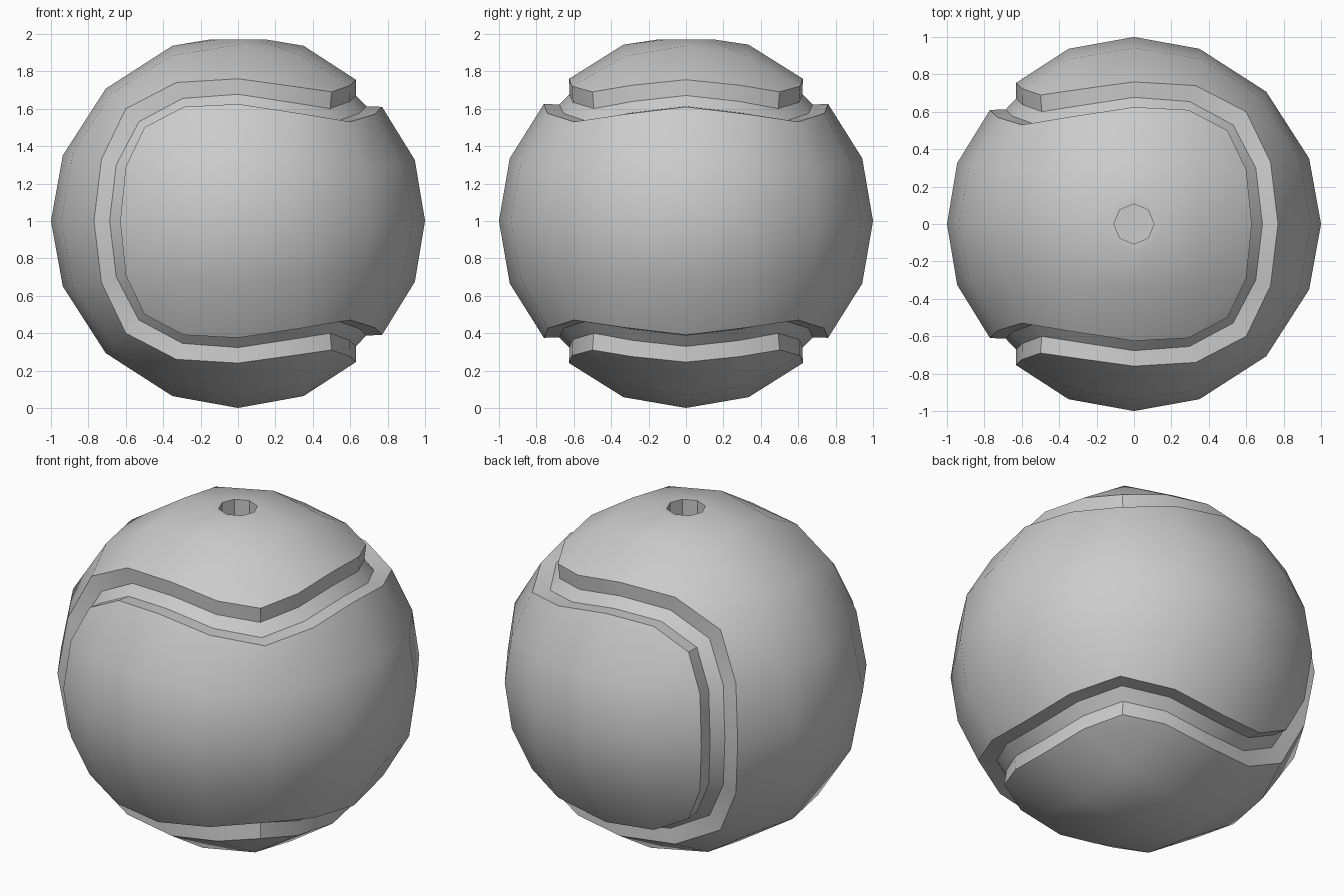
import bpy, bmesh
from math import sin, cos, pi, radians
from mathutils import Vector as V

if "Cube" in bpy.data.objects:
    bpy.data.objects.remove(bpy.data.objects["Cube"])

# One eighth-symmetric stretch of a panel's rim: top end -> left side
RIM = [(.63, 0, .755), (.60, .29, .725), (.50, .50, .69), (.29, .61, .72), (0, .625, .76),
       (-.33, .575, .74), (-.60, .53, .60), (-.73, .57, .33), (-.77, .61, 0)]
half = [V(p) for p in RIM] + [V((x, y, -z)) for x, y, z in RIM[-2::-1]]
rim = half + [V((x, -y, z)) for x, y, z in half[-2:0:-1]]      # 32 point closed loop
N = len(rim)


def turn(p):
    """Half turn that carries one panel onto the other."""
    return V((-p.x, p.z, p.y))


def floor_point(i):
    """Point where the groove wall meets the groove floor."""
    centre = (rim[i % N] + turn(rim[(8 - i) % N])) / 2
    return rim[i % N].lerp(centre, .57).normalized() * .92


bm = bmesh.new()


def vert(p):
    return bm.verts.new(p + V((0, 0, 1)))


def strip(a, b):
    n = len(a)
    for k in range(n):
        bm.faces.new((a[k], a[(k + 1) % n], b[(k + 1) % n], b[k]))


def panel(place, hole):
    # Bent band, 12 x 4 faces, capped by the rim at both ends
    mids = [-20.5, 0, 20.5, 45, 69.5]
    mids = mids + [90] + [180 - a for a in reversed(mids)]
    rows = [[rim[i] for i in (2, 1, 0, -1, -2)]]
    for r, a in enumerate(mids, 3):
        m = V((-sin(radians(a)), 0, cos(radians(a))))
        e, f = rim[r], rim[-r]
        rows.append([e, (e + m).normalized(), m, (f + m).normalized(), f])
    rows.append([rim[i] for i in (14, 15, 16, 17, 18)])
    grid = [[vert(place(p)) for p in row] for row in rows]
    for r in range(12):
        for c in range(4):
            bm.faces.new((grid[r][c], grid[r][c + 1], grid[r + 1][c + 1], grid[r + 1][c]))
    # Round blind hole in the top
    if hole:
        bm.verts.remove(grid[2][2])
        ring = [grid[r][c] for r, c in
                ((1, 2), (1, 1), (2, 1), (3, 1), (3, 2), (3, 3), (2, 3), (1, 3))]
        for rad, z in ((.15, .97), (.107, .97), (.107, .82)):
            new = [vert(V((rad * cos(k * pi / 4), rad * sin(k * pi / 4), z))) for k in range(8)]
            strip(ring, new)
            ring = new
        bm.faces.new(ring)
    # Groove wall
    top = [vert(place(p)) for p in rim]
    low = [vert(place(floor_point(i))) for i in range(N)]
    strip(top, low)
    return low


low_a = panel(lambda p: p.copy(), True)
low_b = panel(turn, False)
# Groove floor between the two panels
strip(low_a, [low_b[(8 - i) % N] for i in range(N)])

bmesh.ops.remove_doubles(bm, verts=bm.verts, dist=1e-4)
bmesh.ops.recalc_face_normals(bm, faces=bm.faces)
mesh = bpy.data.meshes.new("grooved_ball")
bm.to_mesh(mesh)
bm.free()
ball = bpy.data.objects.new("grooved_ball", mesh)
bpy.context.collection.objects.link(ball)
bpy.context.view_layer.objects.active = ball
ball.select_set(True)
bpy.ops.object.shade_smooth_by_angle(angle=radians(30))
